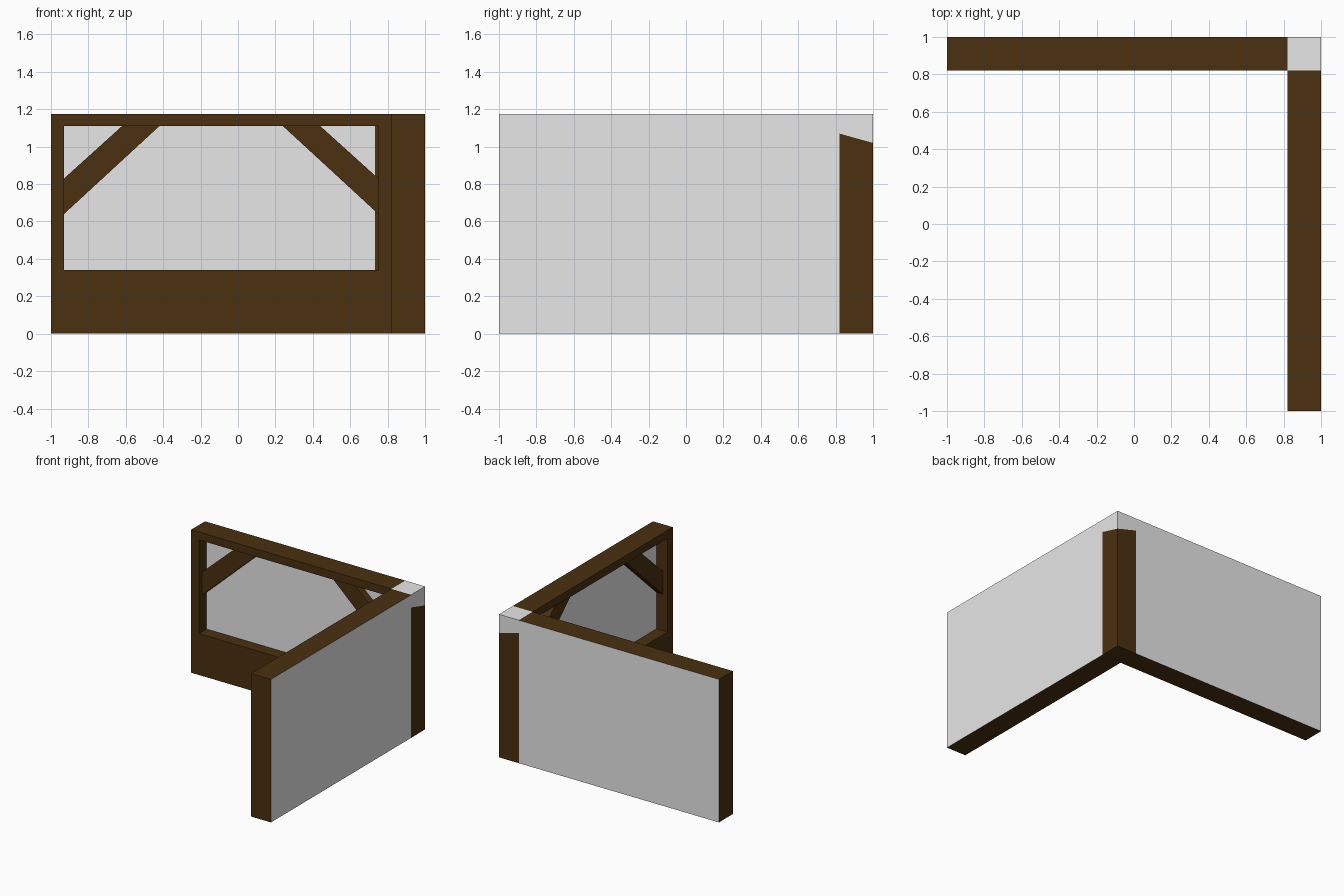
import bpy, bmesh

if "Cube" in bpy.data.objects:
    bpy.data.objects.remove(bpy.data.objects["Cube"])

H = 1.175            # wall height
IN, OUT = 0.82, 1.0  # inner and outer wall planes
PANEL, BRACE = 0.92, 0.86


def material(name, rgb):
    m = bpy.data.materials.new(name)
    m.diffuse_color = (*rgb, 1)
    m.use_nodes = True
    m.node_tree.nodes["Principled BSDF"].inputs["Base Color"].default_value = m.diffuse_color
    return m


WOOD = material("dark_wood", (0.069, 0.030, 0.005))
PLASTER = material("pale_plaster", (0.8, 0.8, 0.8))


def build(name, faces, swap=False):
    """faces: list of (points (along, depth, height), material index)."""
    bm = bmesh.new()
    for pts, mat in faces:
        vs = [bm.verts.new((d, u, z) if swap else (u, d, z)) for u, d, z in pts]
        if swap:
            vs.reverse()
        bm.faces.new(vs).material_index = mat
    bmesh.ops.remove_doubles(bm, verts=bm.verts, dist=1e-5)
    me = bpy.data.meshes.new(name)
    bm.to_mesh(me)
    bm.free()
    me.materials.append(WOOD)
    me.materials.append(PLASTER)
    ob = bpy.data.objects.new(name, me)
    bpy.context.collection.objects.link(ob)


def rect(u0, u1, z0, z1, d):
    return [(u0, d, z0), (u1, d, z0), (u1, d, z1), (u0, d, z1)]


def ring(a, b, mat=0):
    n = len(a)
    return [([a[i], a[(i + 1) % n], b[(i + 1) % n], b[i]], mat) for i in range(n)]


def wall(name, swap):
    u0, u1 = -1.0, IN
    o0, o1, z0, z1 = -0.93, 0.75, 0.34, 1.11   # window opening
    strip = 0.733                              # wood edge on the panel
    front, back = rect(u0, u1, 0, H, IN), rect(u0, u1, 0, H, OUT)
    hole, deep = rect(o0, o1, z0, z1, IN), rect(o0, o1, z0, z1, PANEL)
    faces = ring(front, hole) + ring(hole, deep)
    # outer skin: bottom, top, free end
    sides = ring(back, front)
    faces += [sides[0], sides[2], sides[3]]
    faces.append((back[::-1], 1))
    # recessed plaster panel with a wood edge
    faces.append((rect(o0, strip, z0, z1, PANEL), 1))
    faces.append((rect(strip, o1, z0, z1, PANEL), 0))
    build(name, faces, swap)

    # diagonal braces, mirrored about the middle of the wall
    mid = (o0 + o1) / 2
    for side, s in (("left", 1), ("right", -1)):
        prof = [(o0, 0.64), (-0.42, z1), (-0.62, z1), (o0, 0.83)]
        prof = [(mid + s * (u - mid), z) for u, z in prof][::s]
        a = [(u, BRACE, z) for u, z in prof]
        b = [(u, PANEL, z) for u, z in prof]
        build(name + "_brace_" + side, [(a, 0)] + ring(b, a), swap)


wall("back_wall", False)
wall("right_wall", True)

# corner post: wood below a sloping line, plaster above
LO, HI = 1.02, 1.07
corner = [(rect(IN, OUT, 0, 0, 0), 0)]
corner = [
    ([(IN, IN, 0), (IN, OUT, 0), (OUT, OUT, 0), (OUT, IN, 0)], 0),
    ([(IN, IN, H), (OUT, IN, H), (OUT, OUT, H), (IN, OUT, H)], 1),
    ([(OUT, IN, 0), (OUT, OUT, 0), (OUT, OUT, LO), (OUT, IN, HI)], 0),
    ([(OUT, IN, HI), (OUT, OUT, LO), (OUT, OUT, H), (OUT, IN, H)], 1),
    ([(OUT, OUT, 0), (IN, OUT, 0), (IN, OUT, HI), (OUT, OUT, LO)], 0),
    ([(OUT, OUT, LO), (IN, OUT, HI), (IN, OUT, H), (OUT, OUT, H)], 1),
]
build("corner_post", corner)
